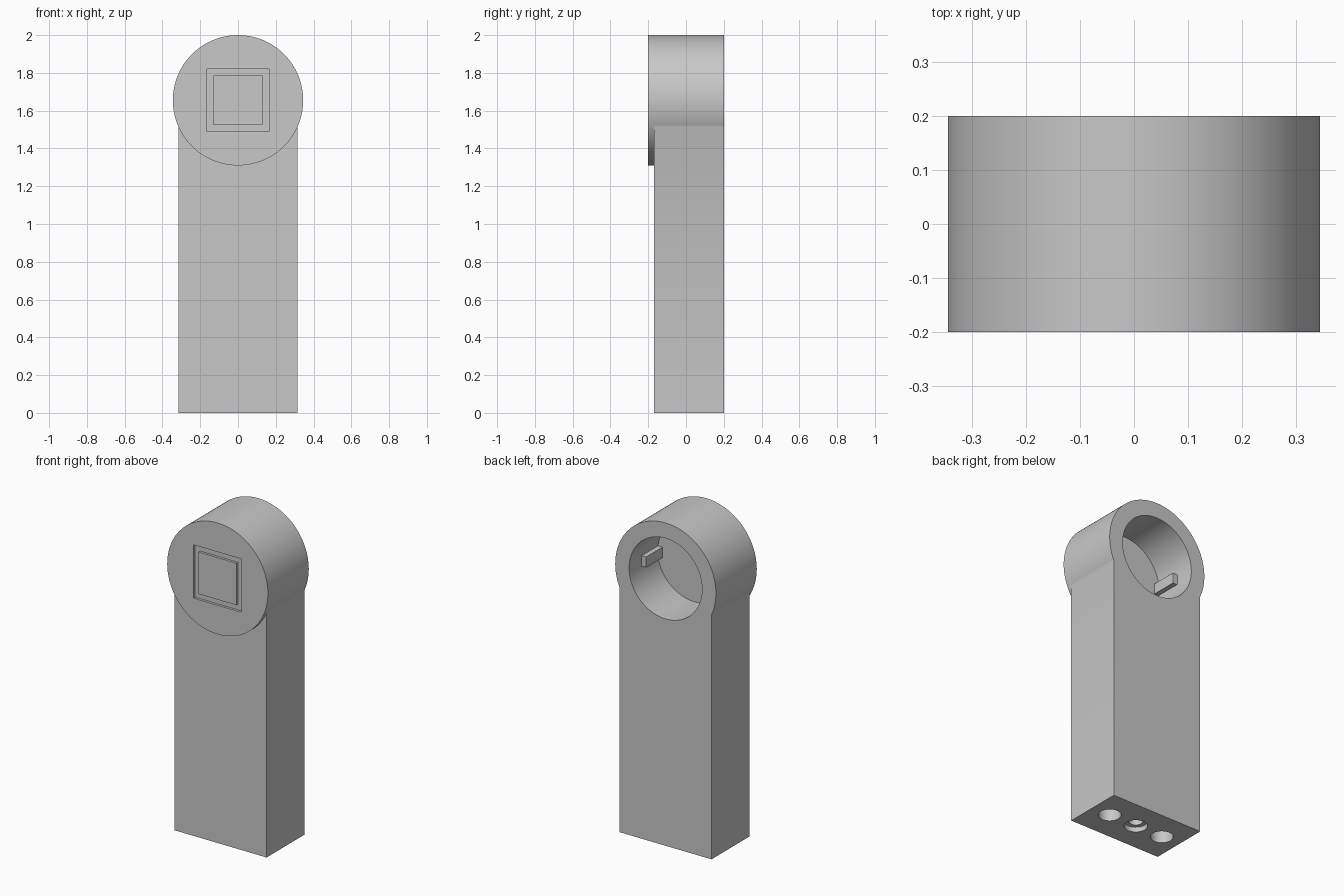
import bpy
import math

cube = bpy.data.objects.get("Cube")
if cube:
    bpy.data.objects.remove(cube, do_unlink=True)

grey = bpy.data.materials.new("plain grey")
grey.use_nodes = True
grey.diffuse_color = (0.58, 0.58, 0.58, 1)
grey.node_tree.nodes["Principled BSDF"].inputs["Base Color"].default_value = grey.diffuse_color

HEAD_Z, HEAD_R = 1.655, 0.345
FRONT, BACK = -0.2, 0.2
BORE_R, BORE_FLOOR = 0.25, -0.08


def finish(name):
    obj = bpy.context.object
    obj.name = name
    obj.data.materials.append(grey)
    return obj


def box(name, low, high):
    """Axis-aligned box between two corners."""
    bpy.ops.mesh.primitive_cube_add(
        size=1, location=[(a + b) / 2 for a, b in zip(low, high)])
    obj = finish(name)
    obj.scale = [b - a for a, b in zip(low, high)]
    bpy.ops.object.transform_apply(location=False, rotation=False, scale=True)
    return obj


def cylinder(name, radius, depth, centre, along_y=False, sides=96):
    bpy.ops.mesh.primitive_cylinder_add(
        vertices=sides, radius=radius, depth=depth, location=centre,
        rotation=(math.pi / 2 if along_y else 0, 0, 0))
    bpy.ops.object.transform_apply(location=False, rotation=True, scale=False)
    return finish(name)


def combine(target, tool, operation="DIFFERENCE"):
    """Apply a boolean and discard the tool object."""
    tool.hide_render = True
    mod = target.modifiers.new(operation, "BOOLEAN")
    mod.operation, mod.object, mod.solver = operation, tool, "EXACT"
    bpy.context.view_layer.objects.active = target
    bpy.ops.object.modifier_apply(modifier=mod.name)
    bpy.data.objects.remove(tool, do_unlink=True)


# Handle block merged with the round head
body = box("handle_and_head", (-0.315, -0.17, 0), (0.315, BACK, 1.6))
head = cylinder("head", HEAD_R, BACK - FRONT, (0, 0, HEAD_Z), along_y=True, sides=128)
combine(body, head, "UNION")

# Blind bore from the back of the head
bore_end = BACK + 0.1
combine(body, cylinder("bore_cutter", BORE_R, bore_end - BORE_FLOOR,
                       (0, (bore_end + BORE_FLOOR) / 2, HEAD_Z), along_y=True))

# Square groove on the front of the head
groove = box("groove_cutter", (-0.165, FRONT - 0.1, HEAD_Z - 0.165),
             (0.165, FRONT + 0.015, HEAD_Z + 0.165))
core = box("groove_core", (-0.13, FRONT - 0.2, HEAD_Z - 0.13),
           (0.13, FRONT + 0.1, HEAD_Z + 0.13))
combine(groove, core)
combine(body, groove)

# Sockets underneath: two deep holes and a stepped centre hole
hole_y = 0.015
for x, radius, depth in ((-0.19, 0.064, 0.3), (0.19, 0.064, 0.3),
                         (0, 0.066, 0.03), (0, 0.04, 0.3)):
    combine(body, cylinder("socket_cutter", radius, depth * 2, (x, hole_y, 0), sides=48))

bpy.ops.object.select_all(action="DESELECT")
body.select_set(True)
bpy.context.view_layer.objects.active = body
bpy.ops.object.shade_smooth_by_angle(angle=math.radians(25))

# Locking ribs on both sides of the bore
for side, label in ((1, "left"), (-1, "right")):
    inner, outer = sorted((side * (BORE_R - 0.033), side * (BORE_R + 0.01)))
    box(label + "_bore_rib", (inner, BORE_FLOOR - 0.005, HEAD_Z - 0.035),
        (outer, 0.08, HEAD_Z + 0.03))
